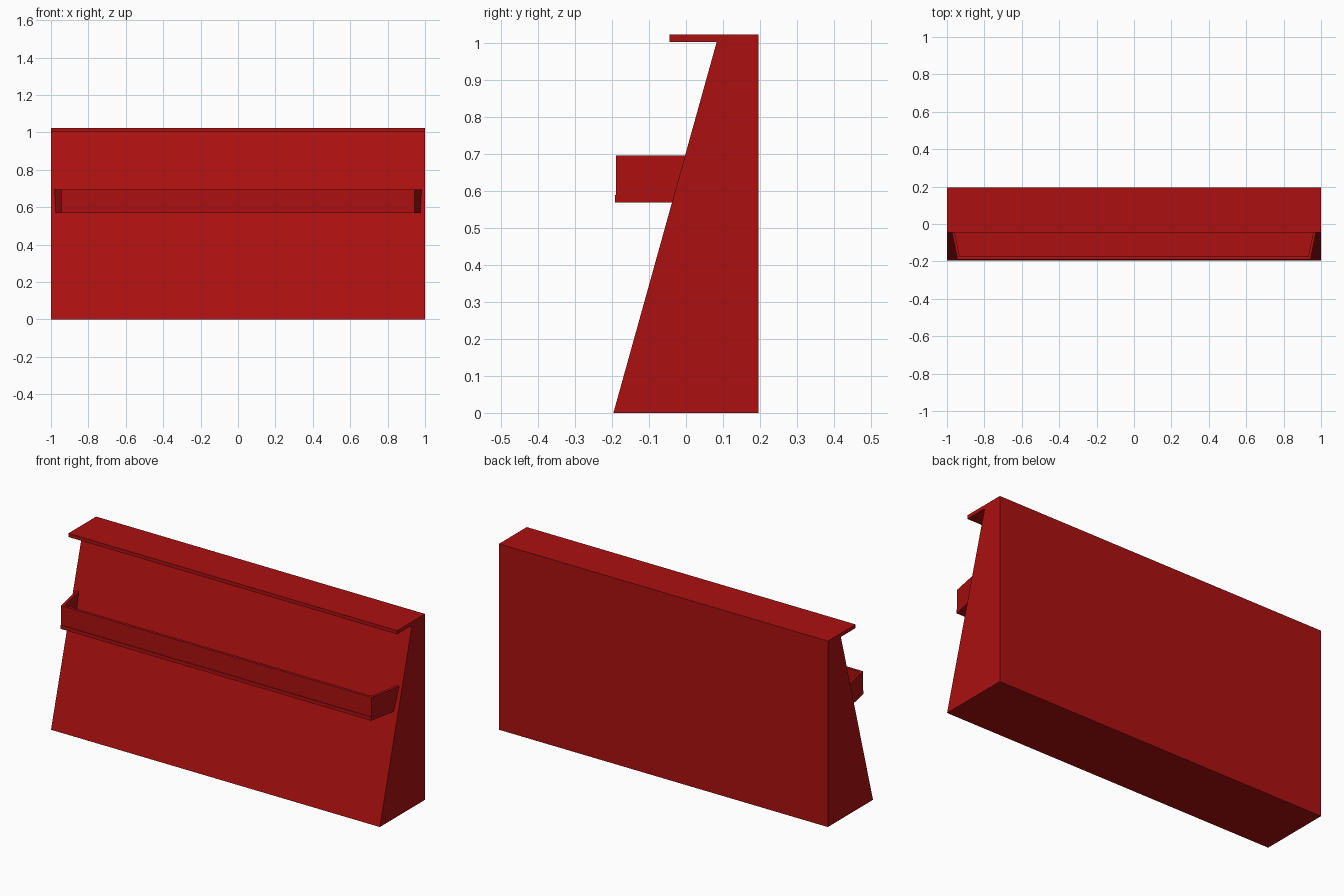
import bpy
import bmesh

cube = bpy.data.objects.get("Cube")
if cube:
    bpy.data.objects.remove(cube, do_unlink=True)

red = bpy.data.materials.new("deep red")
red.use_nodes = True
red.diffuse_color = (0.41, 0.005, 0.005, 1)
red.node_tree.nodes["Principled BSDF"].inputs["Base Color"].default_value = red.diffuse_color


def prism(name, outline, offset):
    """Extrude a flat outline of 3D points along an offset."""
    bm = bmesh.new()
    face = bm.faces.new([bm.verts.new(p) for p in outline])
    result = bmesh.ops.extrude_face_region(bm, geom=[face], use_keep_orig=True)
    verts = [g for g in result["geom"] if isinstance(g, bmesh.types.BMVert)]
    bmesh.ops.translate(bm, verts=verts, vec=offset)
    bmesh.ops.recalc_face_normals(bm, faces=bm.faces)
    mesh = bpy.data.meshes.new(name)
    bm.to_mesh(mesh)
    bm.free()
    mesh.materials.append(red)
    obj = bpy.data.objects.new(name, mesh)
    bpy.context.collection.objects.link(obj)
    return obj


# Sloping body with an overhanging top lip
profile = [(-0.196, 0), (0.196, 0), (0.196, 1.022), (-0.045, 1.022),
           (-0.045, 1.002), (0.083, 1.002)]
prism("sloped_body", [(-1, y, z) for y, z in profile], (2, 0, 0))

# Shelf trough: floor plate, then a thin rim around three sides
FRONT, BACK = -0.189, 0.01
FLOOR, TOP, THICK = 0.568, 0.695, 0.015
front_x, back_x = 0.944, 0.984


def half_width(y):
    return front_x + (back_x - front_x) * (y - FRONT) / (BACK - FRONT)


lip = FRONT - 0.003
floor = [(-front_x, lip), (front_x, lip), (back_x, BACK), (-back_x, BACK)]
prism("shelf_floor", [(x, y, FLOOR) for x, y in floor], (0, 0, 0.02))

inner = FRONT + THICK
half = [(back_x, BACK), (front_x, FRONT)]
inside = [(half_width(inner) - THICK, inner), (back_x - THICK, BACK)]
rim = (half + [(-x, y) for x, y in reversed(half)]
       + [(-x, y) for x, y in reversed(inside)] + inside)
prism("shelf_rim", [(x, y, FLOOR + 0.02) for x, y in rim], (0, 0, TOP - FLOOR - 0.02))
